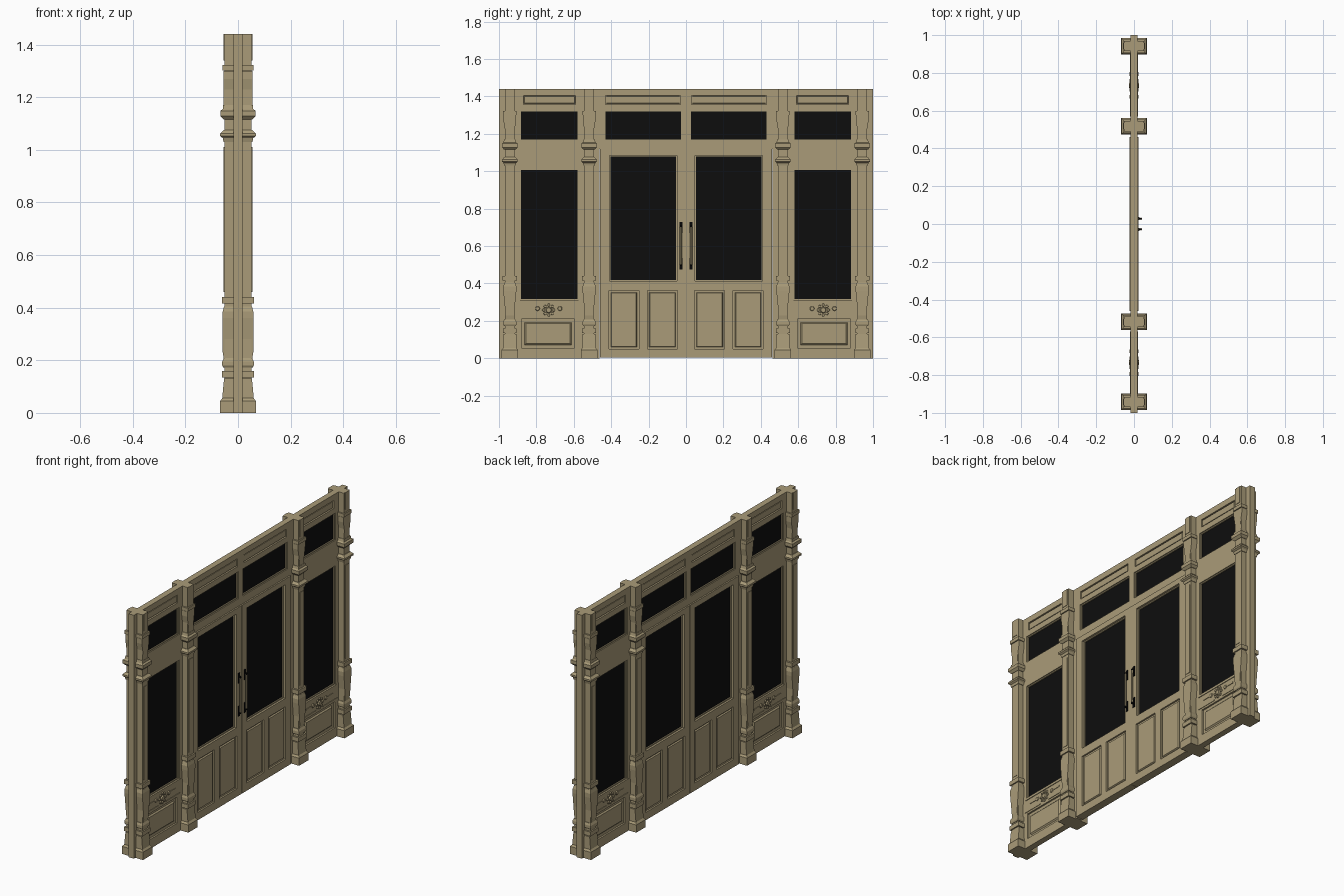
import bpy, bmesh, math
from mathutils import Matrix

cube = bpy.data.objects.get("Cube")
if cube:
    bpy.data.objects.remove(cube, do_unlink=True)


def material(name, rgb):
    m = bpy.data.materials.new(name)
    m.use_nodes = True
    m.diffuse_color = (*rgb, 1)
    m.node_tree.nodes["Principled BSDF"].inputs["Base Color"].default_value = (*rgb, 1)
    return m


PAINT = material("tan paint", (0.40, 0.33, 0.19))
GLASS = material("dark glass", (0.004, 0.004, 0.004))
IRON = material("black iron", (0.002, 0.002, 0.002))


def finish(name, bm, mat, mirror_x=False, thickness=0):
    """Turn a bmesh for the +y half into an object mirrored to -y."""
    bmesh.ops.recalc_face_normals(bm, faces=bm.faces)
    mesh = bpy.data.meshes.new(name)
    bm.to_mesh(mesh)
    bm.free()
    mesh.materials.append(mat)
    ob = bpy.data.objects.new(name, mesh)
    bpy.context.collection.objects.link(ob)
    mir = ob.modifiers.new("mirror", "MIRROR")
    mir.use_axis = (mirror_x, True, False)
    mir.use_clip = False
    mir.merge_threshold = 0.0001
    if thickness:
        sol = ob.modifiers.new("thickness", "SOLIDIFY")
        sol.thickness = thickness
        sol.offset = 0
    return ob


def sheet(name, outer, holes, half):
    """Flat board (y0, y1, z0, z1) with rectangular openings."""
    rects = [outer] + holes
    ys = sorted({v for r in rects for v in r[:2]})
    zs = sorted({v for r in rects for v in r[2:]})
    bm = bmesh.new()
    for a, b in zip(ys, ys[1:]):
        for c, d in zip(zs, zs[1:]):
            y, z = (a + b) / 2, (c + d) / 2
            if not any(h[0] < y < h[1] and h[2] < z < h[3] for h in holes):
                bm.faces.new([bm.verts.new((0, *p)) for p in ((a, c), (b, c), (b, d), (a, d))])
    bmesh.ops.remove_doubles(bm, verts=bm.verts, dist=0.0001)
    return finish(name, bm, PAINT, thickness=2 * half)


def box(bm, x, y, z):
    m = Matrix.Translation([(a + b) / 2 for a, b in (x, y, z)])
    s = Matrix.Diagonal([b - a for a, b in (x, y, z)] + [1])
    bmesh.ops.create_cube(bm, size=1, matrix=m @ s)


def inset(r, d):
    return (r[0] + d, r[1] - d, r[2] + d, r[3] - d)


def loft(bm, cy, rings):
    """Rectangular sections (z, half x, half y) joined upward."""
    prev = None
    for i, (z, hx, hy) in enumerate(rings):
        ring = [bm.verts.new((sx * hx, cy + sy * hy, z))
                for sx, sy in ((-1, -1), (1, -1), (1, 1), (-1, 1))]
        if prev:
            for k in range(4):
                n = (k + 1) % 4
                bm.faces.new((prev[k], prev[n], ring[n], ring[k]))
        if i in (0, len(rings) - 1):
            bm.faces.new(ring)
        prev = ring


def pane(name, r):
    """Dark glass with a slim moulding around it."""
    bm = bmesh.new()
    box(bm, (-0.005, 0.005), r[:2], r[2:])
    finish(name, bm, GLASS)
    sheet(name + "_moulding", inset(r, -0.001), [inset(r, 0.006)], 0.012)


def field_panel(name, r, half, border=0.02):
    """Sunken panel with a raised, bevelled centre on both faces."""
    bm = bmesh.new()
    box(bm, (-half + 0.01, half - 0.01), r[:2], r[2:])
    for s in (-1, 1):
        f = max(bm.faces, key=lambda f: s * f.calc_center_median().x)
        bmesh.ops.inset_region(bm, faces=[f], thickness=border * 0.7, depth=0)
        bmesh.ops.inset_region(bm, faces=[f], thickness=border * 0.3, depth=0.007)
    finish(name, bm, PAINT)


# Main wall, openings for windows, panels and the door
WALL, DOOR = 0.018, 0.024
side_glass = (0.575, 0.888, 0.31, 1.013)
side_transom = (0.575, 0.888, 1.165, 1.325)
mid_transom = (0.022, 0.437, 1.165, 1.325)
side_head = (0.59, 0.87, 1.358, 1.405)
mid_head = (0.03, 0.43, 1.358, 1.405)
side_base = (0.595, 0.88, 0.055, 0.21)
doorway = (0, 0.462, 0, 1.12)
sheet("wall_frame", (0, 1, 0, 1.44),
      [side_glass, side_transom, mid_transom, side_head, mid_head, side_base, doorway], WALL)
pane("side_window", side_glass)
pane("side_transom_window", side_transom)
pane("middle_transom_window", mid_transom)
field_panel("side_head_panel", side_head, WALL, 0.008)
field_panel("middle_head_panel", mid_head, WALL, 0.008)
field_panel("side_base_panel", side_base, WALL, 0.035)

# Double doors
door_glass = (0.048, 0.41, 0.412, 1.085)
door_panels = [(0.045, 0.207, 0.05, 0.362), (0.252, 0.412, 0.05, 0.362)]
sheet("door_leaf", (0.001, 0.46, 0.004, 1.118), [door_glass] + door_panels, DOOR)
pane("door_window", door_glass)
for i, r in enumerate(door_panels):
    field_panel("door_panel_%d" % (i + 1), r, DOOR)

# Posts: square shaft with stepped base, rings, capitals and tapered brackets
MOULDINGS = {
    "base": [(0, .068, .044), (.045, .068, .044), (.056, .06, .036), (.13, .053, .035)],
    "lower_ring": [(.135, .06, .037), (.16, .06, .037)],
    "upper_ring": [(.172, .056, .03), (.18, .06, .035), (.195, .06, .035), (.208, .054, .03)],
    "lower_bracket": [(.2, .053, .022), (.23, .058, .022), (.36, .059, .035),
                      (.385, .058, .035), (.405, .053, .028)],
    "band": [(.415, .06, .038), (.44, .06, .038)],
    "capital": [(1.03, .055, .03), (1.045, .058, .034), (1.052, .068, .042),
                (1.062, .068, .042), (1.075, .055, .03)],
    "cornice": [(1.115, .054, .03), (1.128, .067, .042), (1.148, .067, .042),
                (1.155, .058, .034), (1.17, .056, .03)],
    "upper_bracket": [(1.17, .0545, .022), (1.2, .0545, .022), (1.27, .0545, .034),
                      (1.3, .0545, .034)],
    "collar": [(1.302, .059, .036), (1.322, .059, .036)],
}
for label, cy in (("inner", 0.518), ("outer", 0.942)):
    bm = bmesh.new()
    loft(bm, cy, [(0, .052, .027), (1.44, .052, .027)])
    finish(label + "_post_shaft", bm, PAINT)
    for part, rings in MOULDINGS.items():
        bm = bmesh.new()
        loft(bm, cy, rings)
        finish(label + "_post_" + part, bm, PAINT)
    # Raised strip on the face of the shaft
    bm = bmesh.new()
    box(bm, (-.0545, .0545), (cy - .017, cy + .017), (.46, 1.01))
    box(bm, (-.0545, .0545), (cy - .016, cy + .016), (1.34, 1.44))
    finish(label + "_post_strip", bm, PAINT)

# Sill ledge and carved rosette under each side window
bm = bmesh.new()
box(bm, (-.022, .022), (.57, .893), (.296, .31))
box(bm, (-.021, .021), (.57, .7), (.221, .228))
box(bm, (-.021, .021), (.77, .9), (.221, .228))
finish("side_sill", bm, PAINT)
bm = bmesh.new()
turn = Matrix.Rotation(math.pi / 2, 4, "Y")
centre = Matrix.Translation((.019, .734, .258))


def disc(bm, y, z, radius, depth):
    bmesh.ops.create_cone(bm, cap_ends=True, segments=16, radius1=radius, radius2=radius * 0.7,
                          depth=depth, matrix=centre @ Matrix.Translation((0, y, z)) @ turn)


disc(bm, 0, 0, .018, .014)
for k in range(8):
    a = k * math.tau / 8
    disc(bm, .027 * math.cos(a), .027 * math.sin(a), .009, .01)
for s in (-1, 1):
    disc(bm, s * .06, .008, .014, .008)
    box(bm, (.016, .021), sorted((.734 + s * .07, .734 + s * .125)), (.262, .27))
finish("side_rosette", bm, PAINT, mirror_x=True)

# Pull handles on the right-hand face
bm = bmesh.new()
for z in (.505, .7):
    box(bm, (.022, .028), (.02, .036), (z - .03, z + .03))
    box(bm, (.026, .04), (.024, .032), (z - .012, z + .012))
finish("handle_mounts", bm, IRON)
bm = bmesh.new()
bmesh.ops.create_cone(bm, cap_ends=True, segments=10, radius1=.006, radius2=.006, depth=.2,
                      matrix=Matrix.Translation((.037, .028, .6025)))
finish("handle_bar", bm, PAINT)
